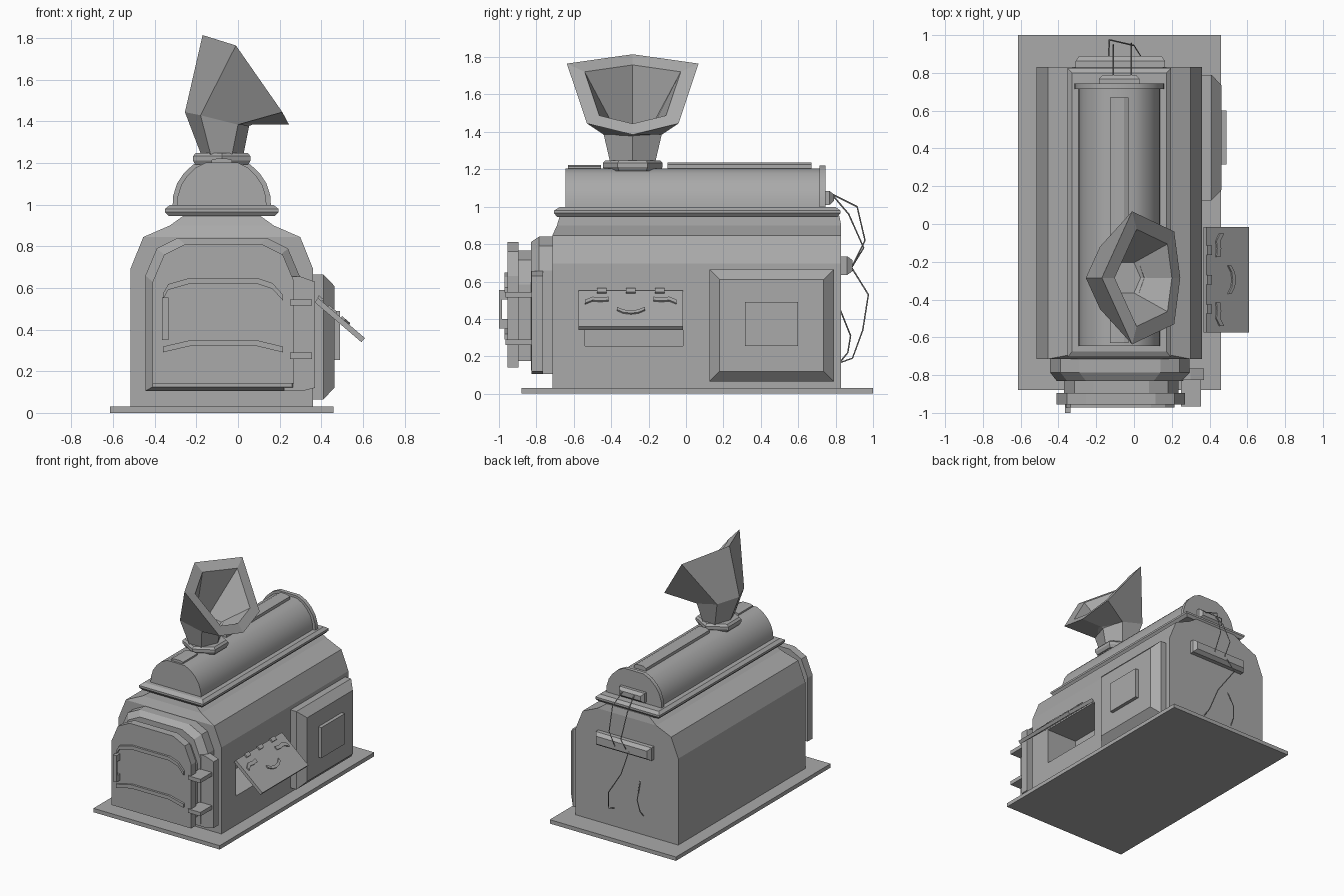
import bpy, bmesh, math
from mathutils import Vector

if "Cube" in bpy.data.objects:
    bpy.data.objects.remove(bpy.data.objects["Cube"])

mat = bpy.data.materials.new("plain_grey")
mat.use_nodes = True
GREY = (0.4, 0.4, 0.4, 1)
mat.diffuse_color = GREY
mat.node_tree.nodes["Principled BSDF"].inputs["Base Color"].default_value = GREY

CX = -0.078   # centre line of the stove
HY = -0.285   # chimney position


def loft(name, rings, smooth=False, closed=False):
    """Skin a series of equal rings; cap the ends, or join last to first."""
    bm = bmesh.new()
    vs = [[bm.verts.new(p) for p in r] for r in rings]
    pairs = list(zip(vs, vs[1:]))
    if closed:
        pairs.append((vs[-1], vs[0]))
    for a, b in pairs:
        n = len(a)
        for i in range(n):
            bm.faces.new((a[i], a[(i + 1) % n], b[(i + 1) % n], b[i]))
    if not closed:
        bm.faces.new(vs[0])
        bm.faces.new(vs[-1])
    bmesh.ops.recalc_face_normals(bm, faces=bm.faces)
    me = bpy.data.meshes.new(name)
    bm.to_mesh(me)
    bm.free()
    ob = bpy.data.objects.new(name, me)
    bpy.context.collection.objects.link(ob)
    me.materials.append(mat)
    if smooth:
        bpy.ops.object.select_all(action='DESELECT')
        ob.select_set(True)
        bpy.context.view_layer.objects.active = ob
        bpy.ops.object.shade_smooth_by_angle(angle=math.radians(35))
    return ob


def rect(x0, x1, y0, y1, z):
    return [(x0, y0, z), (x1, y0, z), (x1, y1, z), (x0, y1, z)]


def box(name, x0, x1, y0, y1, z0, z1):
    return loft(name, [rect(x0, x1, y0, y1, z0), rect(x0, x1, y0, y1, z1)])


def stack(name, levels):
    """Rectangles (z, half width, y0, y1) piled up around the centre line."""
    return loft(name, [rect(CX - h, CX + h, a, b, z) for z, h, a, b in levels])


def side_slab(name, levels):
    """Rectangles (x, y0, y1, z0, z1) piled outwards on the side wall."""
    return loft(name, [[(x, a, c), (x, b, c), (x, b, d), (x, a, d)]
                       for x, a, b, c, d in levels])


def arch(x0, x1, z0, z1, y):
    left = [(x0, z0), (x0, z1 - .18), (x0 + .055, z1 - .05), (x0 + .155, z1)]
    right = [(x0 + x1 - x, z) for x, z in reversed(left)]
    return [(x, y, z) for x, z in left + right]


def strip(name, pts, half, place, depth):
    """Flat raised band along a path on a surface given by place(a, b, height)."""
    loft(name, [[place(a, b - half, 0), place(a, b + half, 0),
                 place(a, b + half, depth), place(a, b - half, depth)] for a, b in pts])


# Base and stove body
box("base_plate", -.615, .46, -.88, 1.0, 0, .03)
body = stack("stove_body", [(.03, .4375, -.715, .83), (.695, .4375, -.715, .83),
                            (.845, .377, -.715, .83), (.90, .25, -.69, .83),
                            (.95, .18, -.675, .82)])

# Opening in the side wall
cutter = box("opening_cutter", .1, .5, -.54, -.015, .255, .53)
cutter.hide_render = True
cutter.hide_viewport = True
cut = body.modifiers.new("opening", 'BOOLEAN')
cut.operation = 'DIFFERENCE'
cut.solver = 'EXACT'
cut.object = cutter

# Rim and rounded drum on top
stack("drum_rim", [(.945, .255, -.69, .81), (.965, .273, -.705, .825),
                   (.98, .273, -.705, .825), (.998, .25, -.675, .80)])


def drum_ring(y, s, top):
    half = [(.215, .99), (.212, 1.04), (.195, 1.095), (.165, 1.14), (.125, 1.178), (.075, 1.203)]
    pts = half + [(-x, z) for x, z in reversed(half)]
    return [(CX + x * s, y, .99 + (z - .99) * top) for x, z in pts]


loft("drum", [drum_ring(-.645, 1, 1), drum_ring(.73, 1, 1)], smooth=True)
loft("drum_end_cap", [drum_ring(.715, 1.1, 1.08), drum_ring(.745, 1.1, 1.08)], smooth=True)
stack("drum_ridge", [(1.19, .05, -.10, .67), (1.225, .05, -.10, .67), (1.237, .025, -.10, .67)])
stack("drum_front_ridge", [(1.19, .05, -.63, -.455), (1.215, .05, -.63, -.455),
                           (1.222, .025, -.63, -.455)])


# Chimney collar, neck and flared horn
def hexagon(r, z, turn):
    return [(CX + r * math.cos(math.pi * i / 3 + turn),
             HY + r * math.sin(math.pi * i / 3 + turn), z) for i in range(6)]


loft("chimney_collar", [hexagon(r, z, math.pi / 6) for r, z in
                        ((.145, 1.19), (.16, 1.212), (.16, 1.233), (.145, 1.248))])


def horn_ring(ax, az, bx, by, bz, cx, cy, cz, dx, dz):
    pts = [(ax, 0, az), (bx, by, bz), (cx, cy, cz), (dx, 0, dz), (cx, -cy, cz), (bx, -by, bz)]
    return [Vector((x, HY + y, z)) for x, y, z in pts]


base = horn_ring(-.175, 1.235, -.13, .12, 1.235, -.03, .12, 1.235, .025, 1.235)
neck = horn_ring(-.255, 1.445, -.18, .165, 1.43, .0, .155, 1.385, .055, 1.385)
mouth = horn_ring(-.17, 1.815, -.01, .352, 1.765, .213, .245, 1.445, .245, 1.385)
mid = sum(mouth, Vector()) / 6
lip = [mid + (p - mid) * .73 for p in mouth]
throat = horn_ring(-.16, 1.40, -.11, .08, 1.39, .0, .08, 1.37, .035, 1.37)
loft("chimney_horn", [base, neck, mouth, lip, throat])

# Front door: collar, slab, hinges
loft("door_collar", [arch(-.445, .295, .105, .84, -.71), arch(-.445, .295, .105, .84, -.785),
                     arch(-.41, .26, .125, .81, -.83)])
loft("door_neck", [arch(-.37, .235, .175, .765, -.82), arch(-.37, .235, .175, .765, -.91)])
loft("door_slab", [arch(-.41, .27, .14, .81, -.895), arch(-.41, .27, .14, .81, -.955)])
loft("hinge_post", [[(.22, y, .105), (.31, y, .105), (.37, y, .12),
                     (.37, y, .63), (.30, y, .655), (.22, y, .655)] for y in (-.765, -.825)])
for n, z in (("lower", .275), ("upper", .53)):
    box(n + "_hinge_arm", .25, .355, -.965, -.80, z - .015, z + .015)


def on_door(a, b, h):
    return (a, -.955 - h, b)


strip("door_upper_band", [(-.36, .56), (-.335, .605), (-.23, .635), (.09, .635),
                          (.165, .61), (.215, .555)], .014, on_door, .016)
strip("door_lower_band", [(-.36, .305), (-.23, .335), (.09, .335), (.215, .305)],
      .014, on_door, .016)
box("door_handle", -.365, -.335, -1.0, -.985, .35, .555)
for n, z in (("lower", .365), ("upper", .52)):
    box(n + "_handle_foot", -.365, -.335, -.99, -.95, z - .015, z + .035)

# Raised panel on the side wall
side_slab("side_panel", [(.35, .125, .79, .065, .665), (.41, .125, .79, .065, .665),
                         (.463, .18, .735, .12, .61)])
side_slab("side_panel_plate", [(.455, .315, .60, .255, .49), (.49, .315, .60, .255, .49)])


# Open flap: a runs along y, b runs down the slope, h rises off the face
def on_flap(a, b, h):
    h += .026
    return (.368 + .76 * b + .65 * h, a, .532 - .65 * b + .76 * h)


loft("flap", [[on_flap(a, b, h) for a, b in ((-.575, 0), (-.015, 0), (-.015, .296), (-.575, .296))]
              for h in (-.026, 0)])
for i, a in enumerate((-.45, -.295, -.14)):
    strip("flap_knuckle_%d" % i, [(a - .025, .01), (a + .025, .01)], .015, on_flap, .012)
for n, s in (("front", -1), ("rear", 1)):
    strip(n + "_flap_eye", [(-.295 + s * d, b) for d, b in
                            ((.12, .075), (.165, .08), (.205, .075), (.245, .10))][::s],
          .014, on_flap, .009)
strip("flap_smile", [(-.37, .155), (-.335, .178), (-.295, .185), (-.255, .178), (-.22, .155)],
      .011, on_flap, .009)

# Rear fittings
for n, x0, x1, y, z0, z1, d in (("upper", -.185, .03, .735, 1.01, 1.085, .055),
                                ("lower", -.31, .165, .82, .635, .735, .07)):
    loft(n + "_rear_bar", [[(x0 + k, v, z0 + k), (x1 - k, v, z0 + k),
                            (x1 - k, v, z1 - k), (x0 + k, v, z1 - k)]
                           for v, k in ((y, 0), (y + d * .6, 0), (y + d, .02))])


# Loose wires
def wire(name, pts):
    cu = bpy.data.curves.new(name, 'CURVE')
    cu.dimensions = '3D'
    cu.bevel_depth = .004
    cu.bevel_resolution = 0
    sp = cu.splines.new('POLY')
    sp.points.add(len(pts) - 1)
    for p, co in zip(sp.points, pts):
        p.co = (*co, 1)
    cu.materials.append(mat)
    bpy.context.collection.objects.link(bpy.data.objects.new(name, cu))


wire("upper_wire_left", [(-.015, .785, 1.065), (-.015, .915, 1.0), (-.015, .957, .82),
                         (-.015, .885, .675)])
wire("upper_wire_right", [(-.11, .785, 1.06), (-.11, .87, .96), (-.11, .95, .78),
                          (-.11, .885, .675)])
wire("long_lower_wire", [(-.135, .885, .675), (-.13, .975, .53), (0, .945, .34),
                         (.035, .89, .19), (.03, .82, .165)])
wire("short_lower_wire", [(-.19, .82, .46), (-.20, .88, .31), (-.215, .865, .22),
                          (-.22, .82, .165)])
